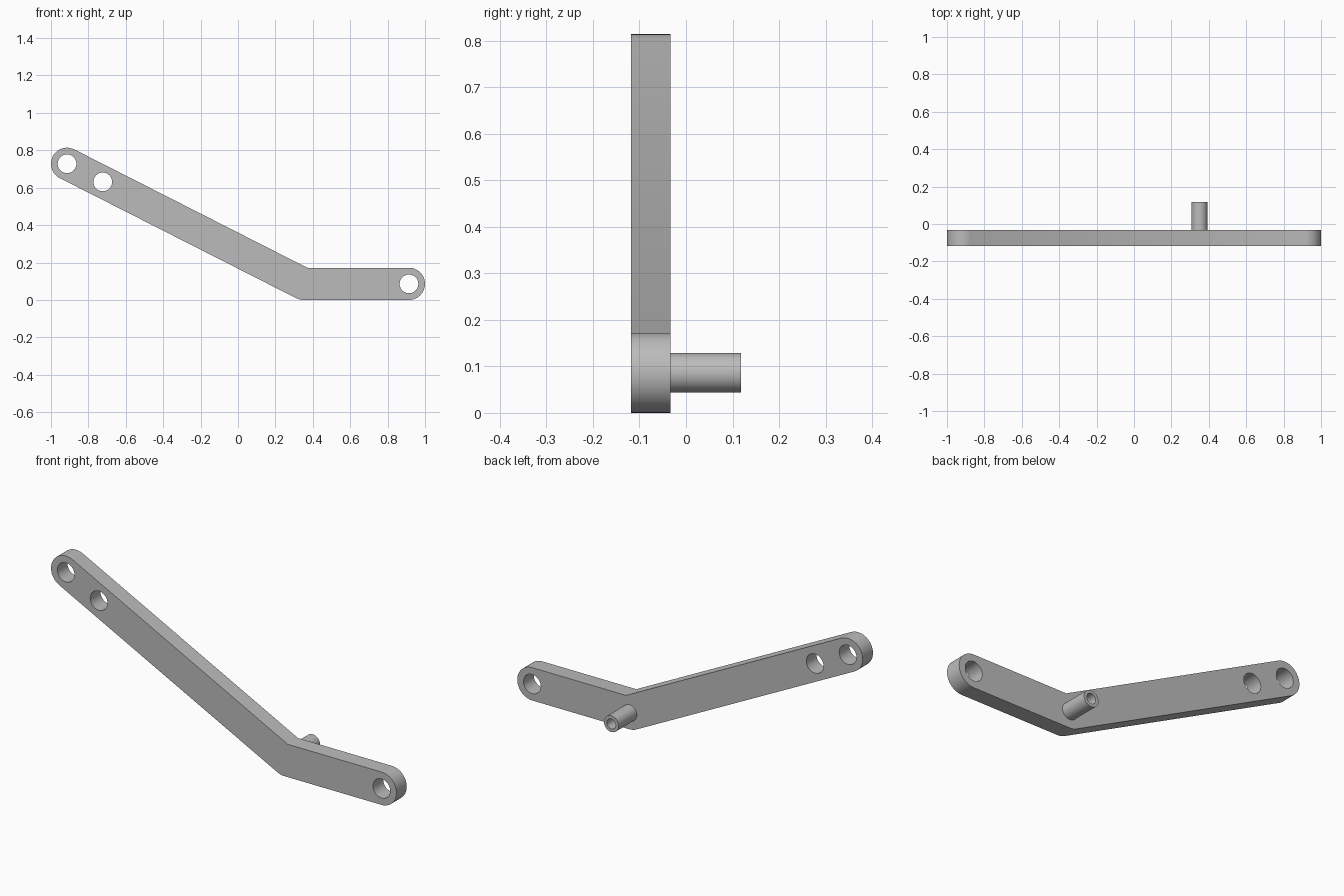
import bpy, bmesh
from math import sin, cos, pi, atan2, tan, radians
from mathutils import Vector

cube = bpy.data.objects.get("Cube")
if cube:
    bpy.data.objects.remove(cube, do_unlink=True)

grey = bpy.data.materials.new("grey metal")
grey.use_nodes = True
colour = (0.5, 0.5, 0.5, 1)
grey.diffuse_color = colour
grey.node_tree.nodes["Principled BSDF"].inputs["Base Color"].default_value = colour


def arc(centre, radius, start, end, steps):
    """Points along an arc in the x-z plane."""
    return [centre + radius * Vector((cos(a), sin(a)))
            for a in (start + (end - start) * i / steps for i in range(steps + 1))]


def circle(centre, radius):
    return arc(centre, radius, 0, 2 * pi, 48)[:-1]


def extruded(name, loops, y_front, y_back):
    """Filled outline with holes, extruded along y."""
    curve = bpy.data.curves.new(name, "CURVE")
    curve.dimensions = "2D"
    curve.fill_mode = "BOTH"
    curve.extrude = (y_back - y_front) / 2
    for loop in loops:
        spline = curve.splines.new("POLY")
        spline.points.add(len(loop) - 1)
        for point, p in zip(spline.points, loop):
            point.co = (p.x, p.y, 0, 1)
        spline.use_cyclic_u = True
    helper = bpy.data.objects.new(name + " outline", curve)
    bpy.context.collection.objects.link(helper)
    bpy.context.view_layer.update()
    depsgraph = bpy.context.evaluated_depsgraph_get()
    mesh = bpy.data.meshes.new_from_object(helper.evaluated_get(depsgraph))
    bpy.data.objects.remove(helper, do_unlink=True)

    # Stand the outline upright and weld caps to walls
    bm = bmesh.new()
    bm.from_mesh(mesh)
    for v in bm.verts:
        x, z, depth = v.co
        v.co = (x, (y_front + y_back) / 2 - depth, z)
    bmesh.ops.remove_doubles(bm, verts=bm.verts, dist=0.0001)
    bmesh.ops.recalc_face_normals(bm, faces=bm.faces)
    bm.to_mesh(mesh)
    bm.free()
    mesh.materials.clear()
    mesh.materials.append(grey)
    obj = bpy.data.objects.new(name, mesh)
    bpy.context.collection.objects.link(obj)
    bpy.ops.object.select_all(action="DESELECT")
    obj.select_set(True)
    bpy.context.view_layer.objects.active = obj
    bpy.ops.object.shade_smooth_by_angle(angle=radians(30))
    return obj


# Centre line of the bent arm
R = 0.086
upper_end = Vector((-0.914, 0.728))
bend = Vector((0.35, R))
lower_end = Vector((0.914, R))
direction = bend - upper_end
slope = atan2(direction.y, direction.x)

# Bent lever arm with rounded ends, a rounded outer bend and three holes
outline = arc(lower_end, R, -pi / 2, pi / 2, 24)
outline.append(bend + Vector((R * tan(-slope / 2), R)))
outline += arc(upper_end, R, slope + pi / 2, slope + 3 * pi / 2, 24)
outline += arc(bend, R, slope - pi / 2, -pi / 2, 8)
holes = [upper_end, upper_end.lerp(bend, 0.151), lower_end]
extruded("lever_arm", [outline] + [circle(c, 0.05) for c in holes], -0.118, -0.033)

# Hollow pin standing on the back of the bend
extruded("pivot_pin", [circle(bend, 0.0425), circle(bend, 0.026)], -0.035, 0.118)
